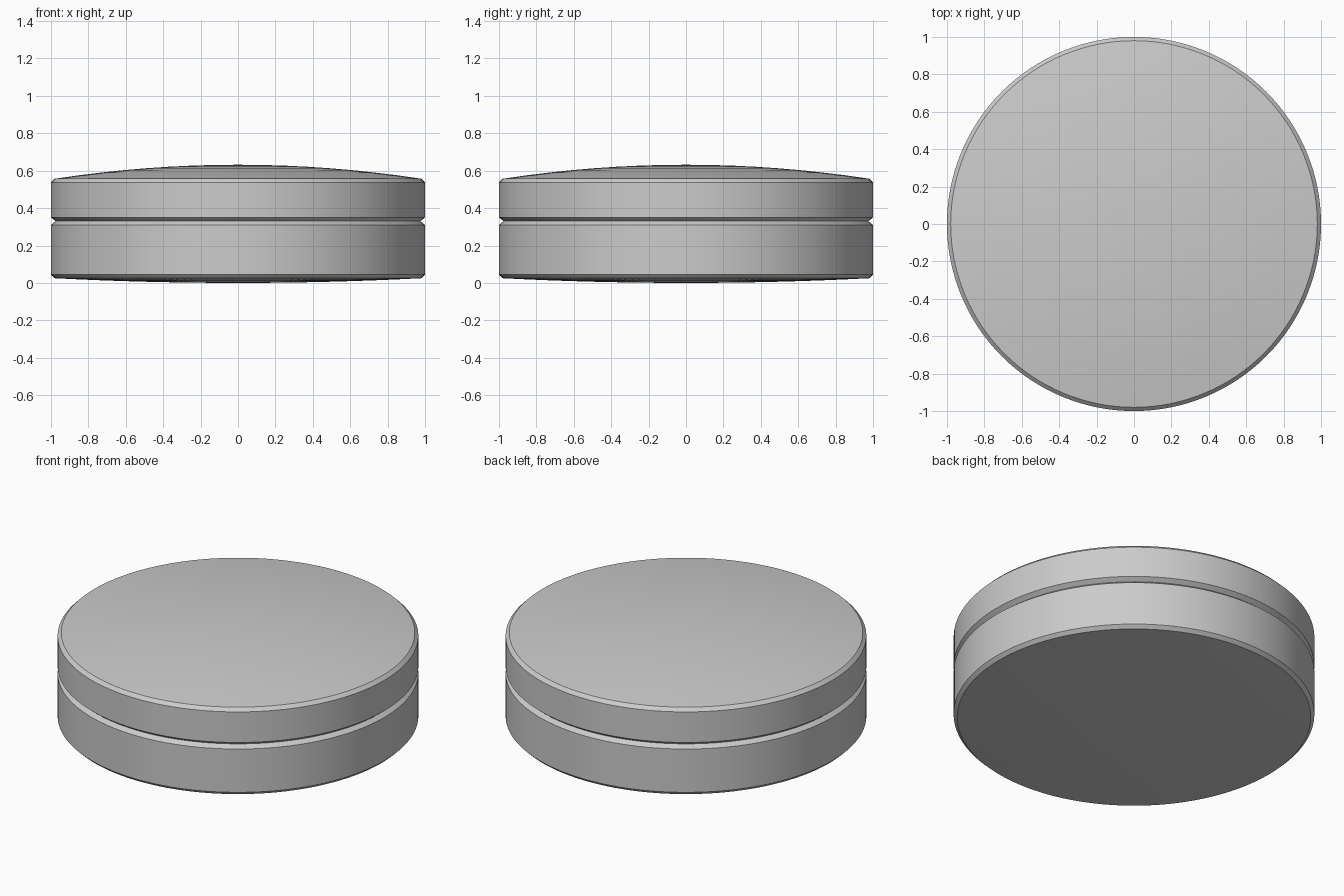
import bpy
import bmesh
import math

cube = bpy.data.objects.get("Cube")
if cube:
    bpy.data.objects.remove(cube, do_unlink=True)

SEGMENTS = 128
DOME_STEPS = 8
RIM = 0.98


def make_material(name, color):
    mat = bpy.data.materials.new(name)
    mat.use_nodes = True
    mat.diffuse_color = color
    mat.node_tree.nodes["Principled BSDF"].inputs["Base Color"].default_value = color
    return mat


def dome(center_z, rim_z):
    """Shallow dome profile from the rim towards the centre."""
    points = []
    for i in range(DOME_STEPS):
        t = 1 - i / DOME_STEPS
        points.append((RIM * t, center_z + (rim_z - center_z) * t * t))
    return points


def revolve(name, profile, bottom_z, top_z, mat):
    """Spin a (radius, height) profile around z and close both ends at a pole."""
    bm = bmesh.new()
    rings = []
    for r, z in profile:
        ring = []
        for i in range(SEGMENTS):
            a = math.tau * i / SEGMENTS
            ring.append(bm.verts.new((r * math.cos(a), r * math.sin(a), z)))
        rings.append(ring)
    bottom = bm.verts.new((0, 0, bottom_z))
    top = bm.verts.new((0, 0, top_z))
    for i in range(SEGMENTS):
        j = (i + 1) % SEGMENTS
        for low, high in zip(rings, rings[1:]):
            bm.faces.new((low[i], low[j], high[j], high[i]))
        bm.faces.new((bottom, rings[0][j], rings[0][i]))
        bm.faces.new((top, rings[-1][i], rings[-1][j]))
    bmesh.ops.recalc_face_normals(bm, faces=bm.faces)
    mesh = bpy.data.meshes.new(name)
    bm.to_mesh(mesh)
    bm.free()
    mesh.materials.append(mat)
    obj = bpy.data.objects.new(name, mesh)
    bpy.context.collection.objects.link(obj)
    return obj


# Disc wall: bevelled bottom edge, V groove around the middle, bevelled top edge
wall = [(1, 0.045), (1, 0.31), (0.975, 0.33), (1, 0.35), (1, 0.537)]
profile = dome(0.0, 0.025)[::-1] + wall + dome(0.632, 0.557)

grey = make_material("light grey", (0.6, 0.6, 0.6, 1))
disc = revolve("grooved_disc", profile, 0.0, 0.632, grey)

# Smooth wall and domes, crisp bevels and groove
bpy.ops.object.select_all(action="DESELECT")
disc.select_set(True)
bpy.context.view_layer.objects.active = disc
bpy.ops.object.shade_smooth_by_angle(angle=math.radians(25))
